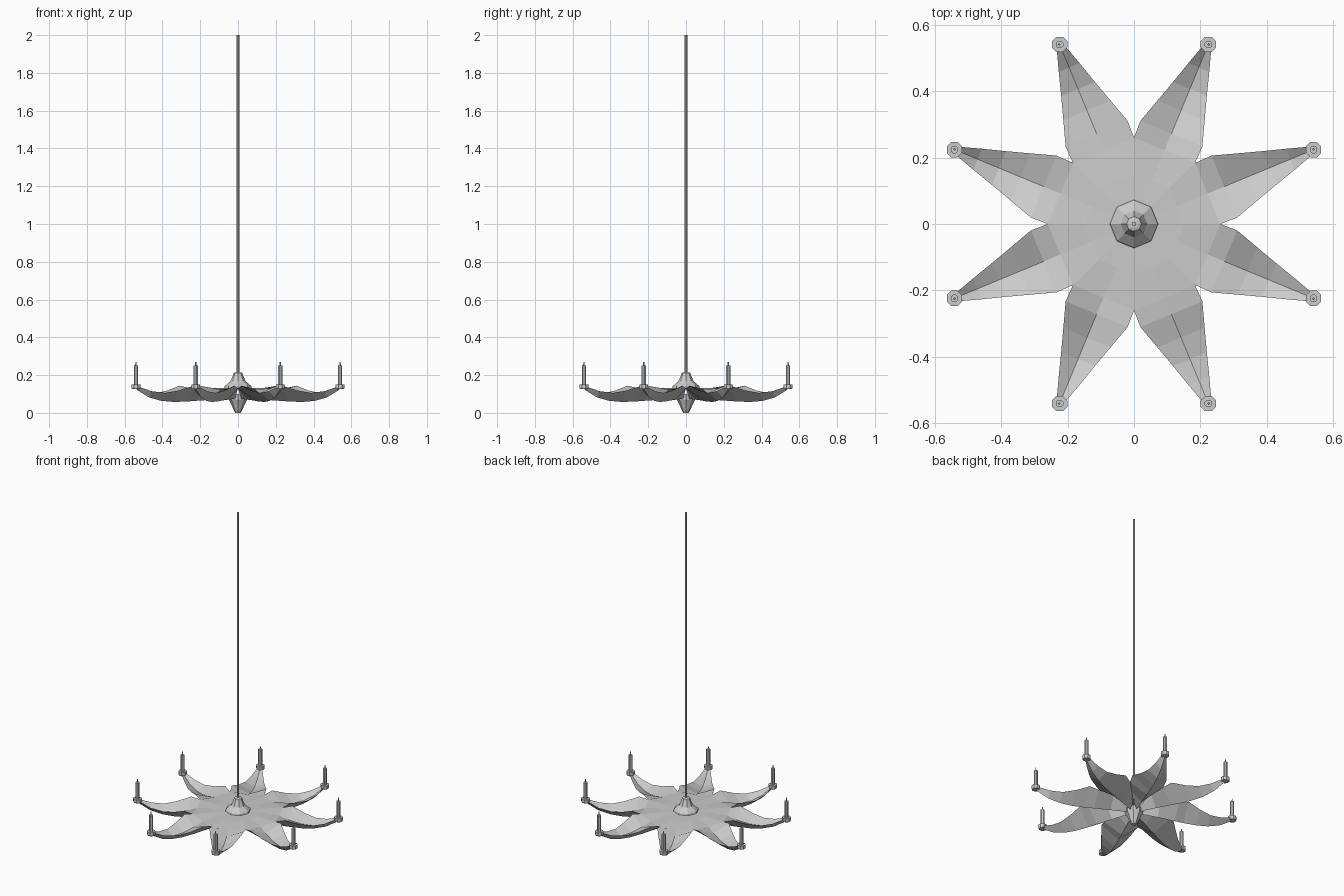
import bpy
from math import cos, sin, pi, tan

if "Cube" in bpy.data.objects:
    bpy.data.objects.remove(bpy.data.objects["Cube"])


def mesh_object(name, verts, faces):
    me = bpy.data.meshes.new(name)
    me.from_pydata(verts, [], faces)
    me.update()
    ob = bpy.data.objects.new(name, me)
    bpy.context.collection.objects.link(ob)
    return ob


def lathe(name, profile, sides=8, centre=(0, 0), turn=0.0):
    """Faceted turned part from (radius, height) pairs, capped at both ends."""
    verts, faces = [], []
    for r, z in profile:
        for i in range(sides):
            a = turn + 2 * pi * i / sides
            verts.append((centre[0] + r * cos(a), centre[1] + r * sin(a), z))
    for k in range(len(profile) - 1):
        for i in range(sides):
            j = (i + 1) % sides
            faces.append((k * sides + i, k * sides + j,
                          (k + 1) * sides + j, (k + 1) * sides + i))
    faces.append(tuple(reversed(range(sides))))
    top = (len(profile) - 1) * sides
    faces.append(tuple(range(top, top + sides)))
    return mesh_object(name, verts, faces)


# Petal stations: distance, half width, edge z, upper keel z, lower keel z
STATIONS = [
    (0.04, 0.04 * tan(pi / 8), 0.133, 0.133, 0.075),
    (0.14, 0.14 * tan(pi / 8), 0.132, 0.131, 0.070),
    (0.24, 0.24 * tan(pi / 8), 0.130, 0.124, 0.064),
    (0.294, 0.101, 0.144, 0.103, 0.060),
    (0.37, 0.077, 0.119, 0.085, 0.058),
    (0.44, 0.055, 0.106, 0.082, 0.064),
    (0.51, 0.034, 0.115, 0.097, 0.082),
    (0.58, 0.012, 0.140, 0.134, 0.122),
]


def petal(name, angle):
    """Boat-shaped petal: trough above, keel below, sharing thin edges."""
    c, s = cos(angle), sin(angle)
    verts, faces = [], []
    for i, (d, w, ze, zt, zb) in enumerate(STATIONS):
        # inside the disc the underside rises gently to the petal joint
        for side, z in ((w, ze), (0, zt), (-w, ze), (0, zb)):
            verts.append((d * c - side * s, d * s + side * c, z))
    for i in range(len(STATIONS) - 1):
        a, b = 4 * i, 4 * i + 4
        for k in range(4):
            n = (k + 1) % 4
            faces.append((a + k, a + n, b + n, b + k))
    e = 4 * (len(STATIONS) - 1)
    faces.append((e, e + 1, e + 2, e + 3))
    return mesh_object(name, verts, faces)


# Eight petals, each with a candle cup, candle and wick at its tip
for n in range(8):
    a = pi / 8 + n * pi / 4
    petal(f"petal_arm_{n + 1}", a)
    tip = (0.585 * cos(a), 0.585 * sin(a))
    lathe(f"candle_cup_{n + 1}", [(0.022, 0.126), (0.025, 0.132), (0.025, 0.150)],
          8, tip, pi / 8)
    lathe(f"candle_{n + 1}", [(0.012, 0.145), (0.012, 0.250)], 8, tip, pi / 8)
    lathe(f"wick_{n + 1}", [(0.004, 0.248), (0.003, 0.270)], 4, tip)

# Centre hub above and pendant below
lathe("upper_hub", [(0.075, 0.125), (0.070, 0.142), (0.040, 0.168),
                    (0.027, 0.198), (0.022, 0.212), (0.012, 0.215)])
lathe("lower_pendant", [(0.014, 0.0), (0.021, 0.012), (0.036, 0.045),
                        (0.050, 0.072), (0.050, 0.100)])

# Hanging rod
lathe("hanging_rod", [(0.007, 0.20), (0.007, 2.0)])
